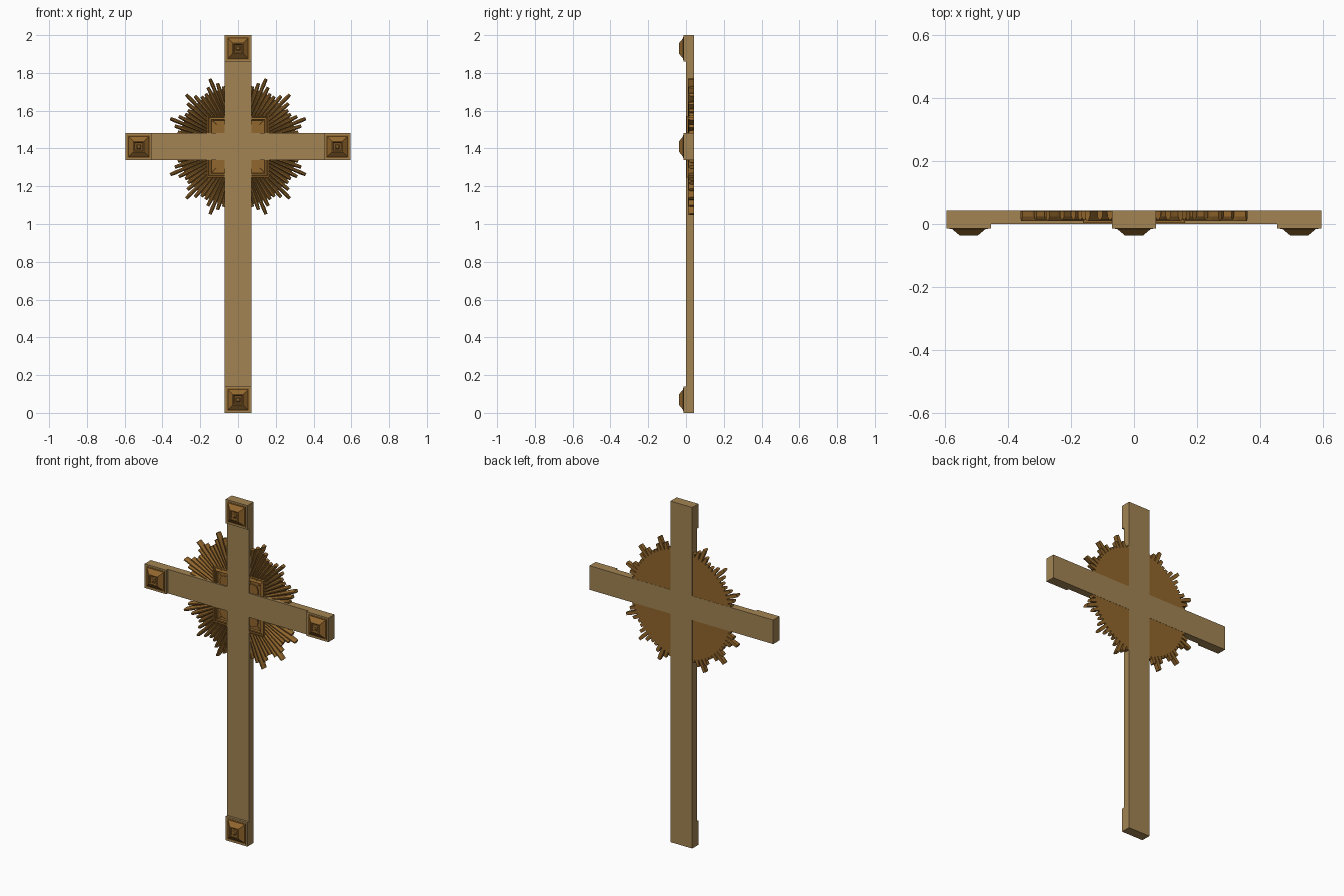
import bpy, bmesh
from math import sin, cos, pi, radians

if "Cube" in bpy.data.objects:
    bpy.data.objects.remove(bpy.data.objects["Cube"])


def material(name, rgb):
    m = bpy.data.materials.new(name)
    m.use_nodes = True
    m.diffuse_color = (*rgb, 1)
    m.node_tree.nodes["Principled BSDF"].inputs["Base Color"].default_value = (*rgb, 1)
    return m


TAN = material("light wood", (0.36, 0.23, 0.085))
BRONZE = material("dark bronze", (0.29, 0.135, 0.026))
BACK = 0.043      # rear plane shared by all parts
HUB = 1.41        # height of the crossing
HALF = 0.0705     # half width of the beams


def finish(name, bm, mat):
    bmesh.ops.recalc_face_normals(bm, faces=bm.faces)
    mesh = bpy.data.meshes.new(name)
    bm.to_mesh(mesh)
    bm.free()
    mesh.materials.append(mat)
    obj = bpy.data.objects.new(name, mesh)
    bpy.context.collection.objects.link(obj)
    return obj


def loft(bm, rings):
    """Skin a list of equal-length point rings and cap both ends."""
    loops = [[bm.verts.new(p) for p in ring] for ring in rings]
    n = len(loops[0])
    for a, b in zip(loops, loops[1:]):
        for i in range(n):
            j = (i + 1) % n
            bm.faces.new((a[i], a[j], b[j], b[i]))
    bm.faces.new(loops[0])
    bm.faces.new(loops[-1])


def prism(bm, outline, front, back):
    loft(bm, [[(x, y, z) for x, z in outline] for y in (front, back)])


def rect(cx, cz, hx, hz):
    return [(cx - hx, cz - hz), (cx + hx, cz - hz), (cx + hx, cz + hz), (cx - hx, cz + hz)]


def square_stack(bm, cx, cz, steps):
    """Concentric squares given as (half size, depth)."""
    loft(bm, [[(x, y, z) for x, z in rect(cx, cz, h, h)] for h, y in steps])


# Cross body: one twelve-sided outline
ARM = 0.596
lo, hi = HUB - HALF, HUB + HALF
right = [(HALF, 0), (HALF, lo), (ARM, lo), (ARM, hi), (HALF, hi), (HALF, 2)]
bm = bmesh.new()
prism(bm, right + [(-x, z) for x, z in reversed(right)], 0, BACK)
finish("cross_body", bm, TAN)

# Raised end blocks with stepped pyramid bosses
ends = {"top": (0, 2 - HALF), "bottom": (0, HALF),
        "left": (ARM - HALF, HUB), "right": (HALF - ARM, HUB)}
for side, (cx, cz) in ends.items():
    bm = bmesh.new()
    square_stack(bm, cx, cz, [(HALF, 0.001), (HALF, -0.014)])
    finish(side + "_end_block", bm, TAN)
    bm = bmesh.new()
    square_stack(bm, cx, cz, [(0.061, -0.012), (0.061, -0.0155), (0.054, -0.0155),
                              (0.028, -0.037), (0.023, -0.037), (0.019, -0.031),
                              (0.012, -0.031), (0.007, -0.036)])
    finish(side + "_boss", bm, BRONZE)

# Sunburst backing disc
RAYS = 80
bm = bmesh.new()
prism(bm, [(0.315 * cos(2 * pi * i / RAYS), HUB + 0.315 * sin(2 * pi * i / RAYS))
           for i in range(RAYS)], 0.028, BACK - 0.001)
finish("sunburst_backing", bm, BRONZE)

# Sunburst rays: ridged bars in groups of five, longest in the middle
LENGTHS = (0.388, 0.352, 0.328, 0.328, 0.352)
bm = bmesh.new()
for i in range(RAYS):
    a = radians(360 / RAYS * i)
    reach = LENGTHS[i % 5]
    crest = 0.01 if i % 5 == 0 else 0.014
    rings = []
    for r, w in ((0.12, 0.004), (reach - 0.03, 0.0105), (reach, 0.0085)):
        section = [(-w, BACK - 0.001), (-w, 0.024), (-w * 0.35, crest),
                   (w * 0.35, crest), (w, 0.024), (w, BACK - 0.001)]
        rings.append([(r * cos(a) - s * sin(a), y, HUB + r * sin(a) + s * cos(a))
                      for s, y in section])
    loft(bm, rings)
finish("sunburst_rays", bm, BRONZE)

# Square centre panel with a raised, stepped frame
P = 0.163
bm = bmesh.new()
square_stack(bm, 0, HUB, [(P, BACK - 0.002), (P, 0.003), (P - 0.007, 0.003),
                          (P - 0.010, 0.008), (P - 0.016, 0.004),
                          (P - 0.021, 0.004), (P - 0.024, 0.013)])
finish("centre_panel", bm, BRONZE)

# Panel ornament: a rounded lobe and a notched inner plate in each corner
for sx, side in ((1, "left"), (-1, "right")):
    for sz, level in ((1, "upper"), (-1, "lower")):
        bm = bmesh.new()
        lobe = [(sx * (0.092 + 0.032 * cos(2 * pi * k / 20)),
                 HUB + sz * (0.092 + 0.032 * sin(2 * pi * k / 20))) for k in range(20)]
        prism(bm, lobe, 0.007, 0.02)
        prism(bm, rect(sx * 0.06, HUB + sz * 0.112, 0.034, 0.012), 0.009, 0.02)
        prism(bm, rect(sx * 0.112, HUB + sz * 0.06, 0.012, 0.034), 0.009, 0.02)
        finish(level + "_" + side + "_ornament", bm, BRONZE)
